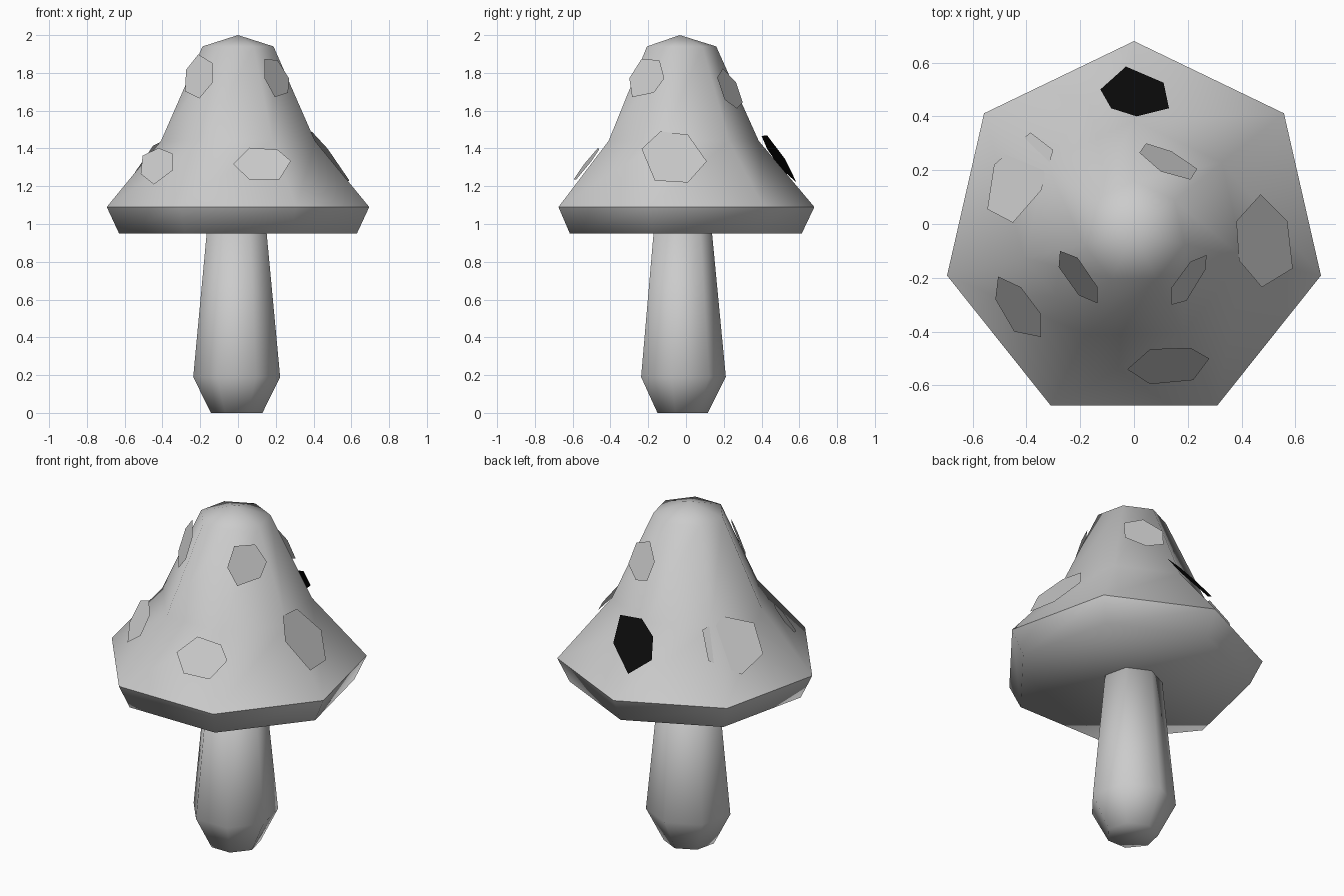
import bpy, bmesh, math
from mathutils import Vector

if "Cube" in bpy.data.objects:
    bpy.data.objects.remove(bpy.data.objects["Cube"])

SIDES = 7
CENTRE_Y = -0.033


def material(name, rgb):
    mat = bpy.data.materials.new(name)
    mat.diffuse_color = (*rgb, 1.0)
    mat.use_nodes = True
    mat.node_tree.nodes["Principled BSDF"].inputs["Base Color"].default_value = mat.diffuse_color
    return mat


GREY = material("soft_grey", (0.6, 0.6, 0.6))
BLACK = material("black", (0.003, 0.003, 0.003))


def add_object(name, bm, mat):
    for f in bm.faces:
        f.smooth = True
    mesh = bpy.data.meshes.new(name)
    bm.to_mesh(mesh)
    bm.free()
    mesh.materials.append(mat)
    obj = bpy.data.objects.new(name, mesh)
    bpy.context.collection.objects.link(obj)
    return obj


def lathe(name, profile, centre, tip=None, crease=None):
    """Seven-sided turned body from (radius, height) rings, listed bottom up."""
    bm = bmesh.new()
    rings = []
    for r, z in profile:
        ring = []
        for i in range(SIDES):
            a = math.pi / 2 + 2 * math.pi * i / SIDES
            ring.append(bm.verts.new((centre[0] + r * math.cos(a),
                                      centre[1] + r * math.sin(a), z)))
        rings.append(ring)
    for low, high in zip(rings, rings[1:]):
        for i in range(SIDES):
            j = (i + 1) % SIDES
            bm.faces.new((low[i], low[j], high[j], high[i]))
    bm.faces.new(rings[0][::-1])
    if tip is None:
        bm.faces.new(rings[-1])
    else:
        top = bm.verts.new((centre[0], centre[1], tip))
        for i in range(SIDES):
            bm.faces.new((rings[-1][i], rings[-1][(i + 1) % SIDES], top))
    # hard edge around the brim
    if crease is not None:
        for e in bm.edges:
            if all(v in rings[crease] for v in e.verts):
                e.smooth = False
    return add_object(name, bm, GREY)


def spot(name, outline, height, slope, facing, mat=GREY):
    """Flat six-sided patch: plan outline laid on a plane falling towards 'facing'."""
    down = Vector((math.cos(math.radians(facing)), math.sin(math.radians(facing))))
    pts = [Vector(p) for p in outline]
    mid = sum(pts, Vector((0, 0))) / len(pts)
    bm = bmesh.new()
    face = bm.faces.new([bm.verts.new((p.x, p.y, height - slope * (p - mid).dot(down)))
                         for p in pts])
    face.normal_update()
    if face.normal.z < 0:
        face.normal_flip()
    return add_object(name, bm, mat)


# Stem and cap
lathe("stem", [(0.14, 0), (0.236, 0.19), (0.162, 0.96)], (-0.007, -0.025))
lathe("cap", [(0.646, 0.95), (0.7126, 1.09), (0.418, 1.44), (0.193, 1.94)],
      (0, CENTRE_Y), tip=2.0, crease=1)

# Lower ring of spots
spot("back_spot", [(-.03, .585), (.11, .525), (.13, .43), (.01, .40), (-.085, .43), (-.125, .50)],
     1.365, 1.3, 105, BLACK)
spot("left_spot", [(-.385, .34), (-.30, .275), (-.345, .125), (-.45, .005), (-.545, .055), (-.52, .22)],
     1.35, 1.3, 154)
spot("front_left_spot", [(-.505, -.195), (-.42, -.235), (-.345, -.335), (-.345, -.42), (-.445, -.40), (-.515, -.28)],
     1.316, 1.4, 227)
spot("front_spot", [(-.025, -.54), (.06, -.465), (.21, -.46), (.28, -.50), (.22, -.58), (.06, -.595)],
     1.32, 1.3, 275)
spot("right_spot", [(.47, .11), (.57, .01), (.59, -.165), (.475, -.235), (.39, -.135), (.38, .01)],
     1.357, 1.35, 9)

# Upper ring of spots
spot("upper_left_spot", [(-.275, -.10), (-.21, -.125), (-.135, -.235), (-.135, -.295), (-.205, -.265), (-.28, -.16)],
     1.78, 2.6, 222)
spot("upper_right_spot", [(.27, -.115), (.265, -.17), (.195, -.285), (.14, -.30), (.14, -.235), (.21, -.14)],
     1.775, 2.75, 325)
spot("upper_back_spot", [(.045, .30), (.14, .27), (.235, .205), (.21, .165), (.10, .195), (.02, .265)],
     1.71, 2.5, 65)
